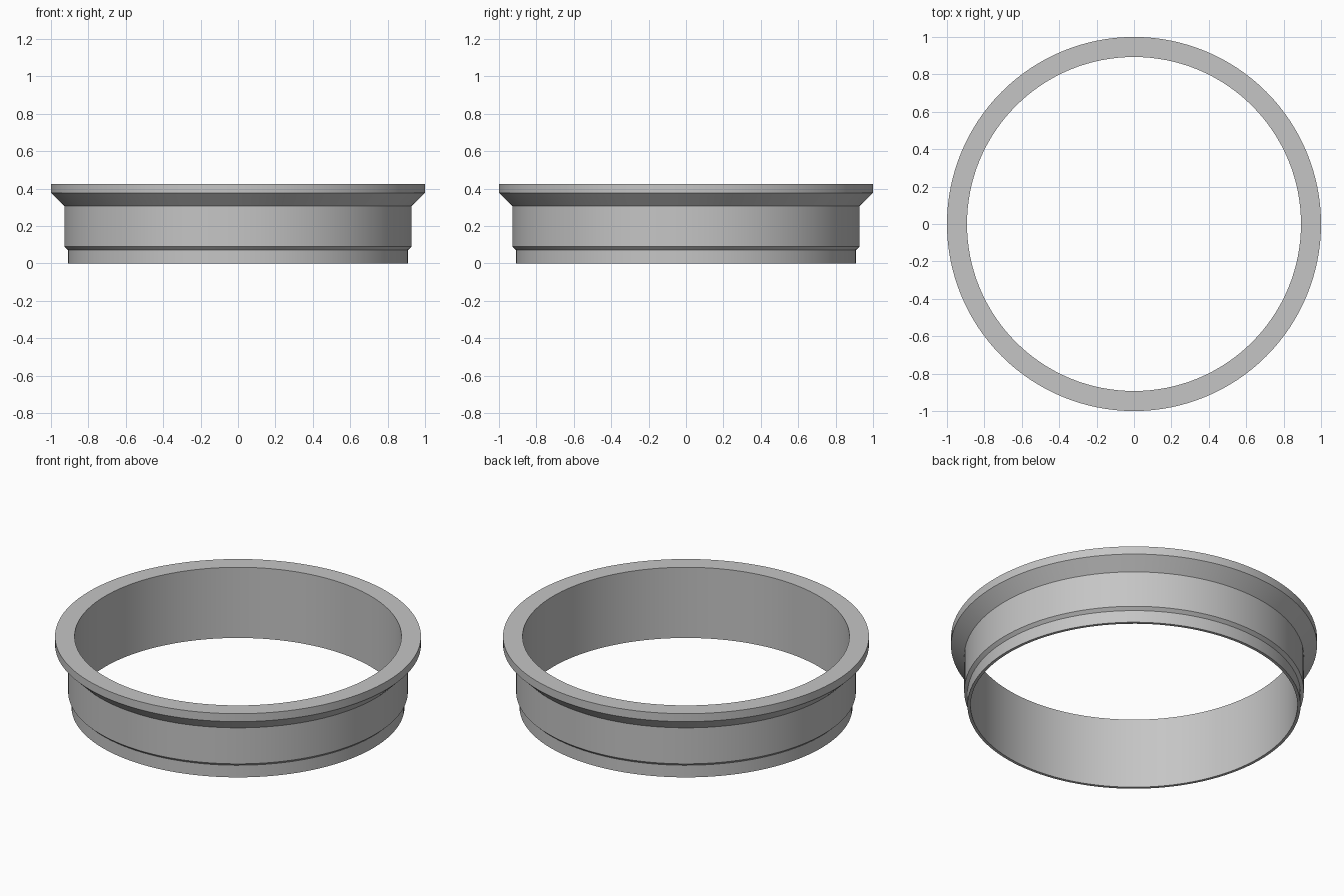
import bpy
import bmesh
from math import radians, tau
from mathutils import Vector

cube = bpy.data.objects.get("Cube")
if cube:
    bpy.data.objects.remove(cube, do_unlink=True)

SEGMENTS = 128

# Plain grey finish
grey = bpy.data.materials.new("plain_grey")
grey.use_nodes = True
colour = (0.56, 0.56, 0.56, 1)
grey.diffuse_color = colour
grey.node_tree.nodes["Principled BSDF"].inputs["Base Color"].default_value = colour


def lathe(name, profile, material):
    """Revolve a closed (radius, height) profile around the z axis."""
    bm = bmesh.new()
    verts = [bm.verts.new((r, 0, z)) for r, z in profile]
    edges = [bm.edges.new((a, b)) for a, b in zip(verts, verts[1:] + verts[:1])]
    bmesh.ops.spin(bm, geom=verts + edges, cent=Vector(), axis=Vector((0, 0, 1)),
                   angle=tau, steps=SEGMENTS, use_merge=True)
    bmesh.ops.remove_doubles(bm, verts=bm.verts, dist=1e-5)
    bmesh.ops.recalc_face_normals(bm, faces=bm.faces)
    mesh = bpy.data.meshes.new(name)
    bm.to_mesh(mesh)
    bm.free()
    mesh.materials.append(material)
    obj = bpy.data.objects.new(name, mesh)
    bpy.context.collection.objects.link(obj)
    bpy.ops.object.select_all(action="DESELECT")
    obj.select_set(True)
    bpy.context.view_layer.objects.active = obj
    bpy.ops.object.shade_smooth_by_angle(angle=radians(15))
    return obj


# Collar: narrow spigot, chamfered step, body, flared flange, straight bore
lathe("flanged_ring", [
    (0.893, 0.0),
    (0.91, 0.0),
    (0.91, 0.073),
    (0.928, 0.09),
    (0.928, 0.307),
    (1.0, 0.378),
    (1.0, 0.426),
    (0.893, 0.426),
], grey)
